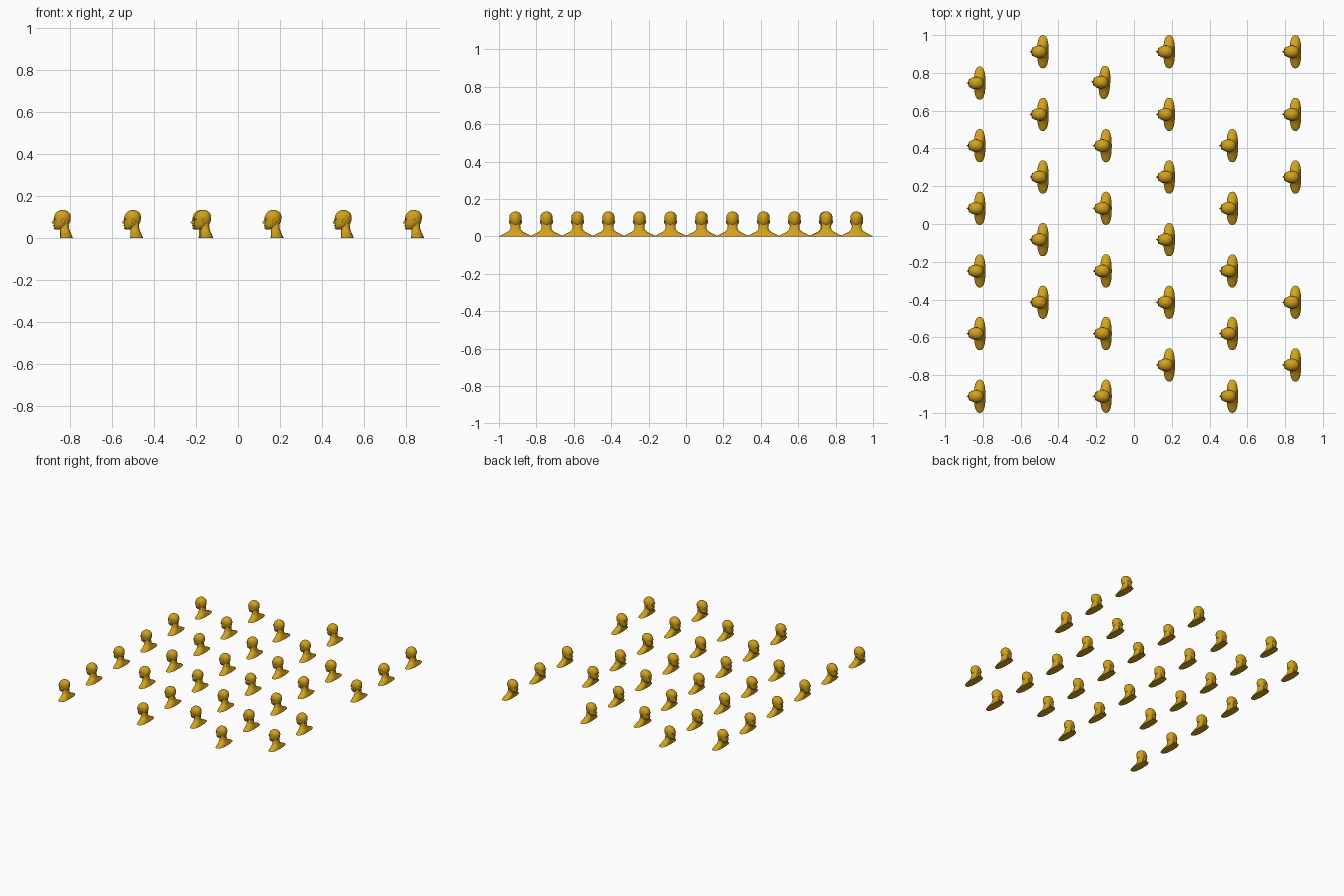
import bpy
import bmesh
from math import cos, sin, pi, radians
from mathutils import Matrix, Vector

if "Cube" in bpy.data.objects:
    bpy.data.objects.remove(bpy.data.objects["Cube"])

gold = bpy.data.materials.new("gold")
gold.use_nodes = True
gold.diffuse_color = (0.65, 0.36, 0.01, 1)
gold.node_tree.nodes["Principled BSDF"].inputs["Base Color"].default_value = gold.diffuse_color

SEGMENTS = 32


def power(value, exponent):
    return abs(value) ** exponent * (1 if value >= 0 else -1)


def loft(bm, rows, exponent):
    """Skin closed oval rings; each row is height, front, back, half width."""
    rings = []
    for z, front, back, half in rows:
        ring = []
        for i in range(SEGMENTS):
            a = 2 * pi * i / SEGMENTS
            x = (front + back) / 2 + (back - front) / 2 * power(cos(a), exponent)
            ring.append(bm.verts.new((x, half * power(sin(a), exponent), z)))
        rings.append(ring)
    for low, high in zip(rings, rings[1:]):
        for i in range(SEGMENTS):
            j = (i + 1) % SEGMENTS
            bm.faces.new((low[i], low[j], high[j], high[i]))
    bm.faces.new(rings[0][::-1])
    bm.faces.new(rings[-1])


def ellipsoid(bm, centre, radii):
    matrix = Matrix.Translation(centre) @ Matrix.Diagonal((*radii, 1))
    bmesh.ops.create_uvsphere(bm, u_segments=12, v_segments=8, radius=1, matrix=matrix)


bm = bmesh.new()

# Shoulders and neck
loft(bm, [
    (0, -.037, .024, .088),
    (.004, -.037, .023, .083),
    (.012, -.036, .019, .066),
    (.02, -.036, .016, .05),
    (.027, -.036, .012, .038),
    (.036, -.036, .009, .029),
    (.046, -.035, .006, .026),
    (.07, -.034, .004, .025),
], 0.8)

# Head from jaw to crown
loft(bm, [
    (.04, -.056, -.03, .008),
    (.044, -.061, -.022, .015),
    (.052, -.064, -.01, .022),
    (.06, -.066, .002, .027),
    (.07, -.066, .008, .03),
    (.08, -.065, .012, .032),
    (.092, -.067, .014, .033),
    (.104, -.065, .014, .033),
    (.116, -.059, .01, .03),
    (.125, -.05, .002, .023),
    (.131, -.04, -.01, .014),
    (.134, -.03, -.022, .004),
], 0.95)

# Nose wedge
bridge, tip, left, right, root = [bm.verts.new(p) for p in (
    (-.065, 0, .09), (-.078, 0, .071), (-.061, .008, .066), (-.061, -.008, .066), (-.05, 0, .075))]
for face in ((bridge, tip, left), (bridge, right, tip), (tip, right, left),
             (bridge, left, root), (bridge, root, right), (left, right, root)):
    bm.faces.new(face)

# Lips, chin, brows and ears
ellipsoid(bm, (-.065, 0, .059), (.005, .009, .004))
ellipsoid(bm, (-.06, 0, .047), (.007, .01, .006))
for side in (-1, 1):
    ellipsoid(bm, (-.06, side * .012, .09), (.006, .011, .004))
    ellipsoid(bm, (-.022, side * .032, .079), (.007, .003, .011))

bmesh.ops.recalc_face_normals(bm, faces=bm.faces)
bust_mesh = bpy.data.meshes.new("bust")
bm.to_mesh(bust_mesh)
bm.free()
bust_mesh.materials.append(gold)

# Staggered grid of busts with empty places and one nudged bust
EMPTY = {(1, 10), (4, 1), (5, 6)}
NUDGED = (2, 1)
first = None
for column in range(6):
    for row in range((column + 1) % 2, 12, 2):
        if (column, row) in EMPTY:
            continue
        bust = bpy.data.objects.new(f"bust_{column}_{row}", bust_mesh)
        bust.location = Vector((-.81 + .3342 * column, .912 - .1658 * row, 0))
        if (column, row) == NUDGED:
            bust.location += Vector((-.008, .003, 0))
            bust.rotation_euler.z = radians(-3)
        bpy.context.collection.objects.link(bust)
        first = first or bust

# Smooth skin with sharp base edge, shared by every bust
bpy.ops.object.select_all(action="DESELECT")
first.select_set(True)
bpy.context.view_layer.objects.active = first
bpy.ops.object.shade_smooth_by_angle(angle=radians(50))
